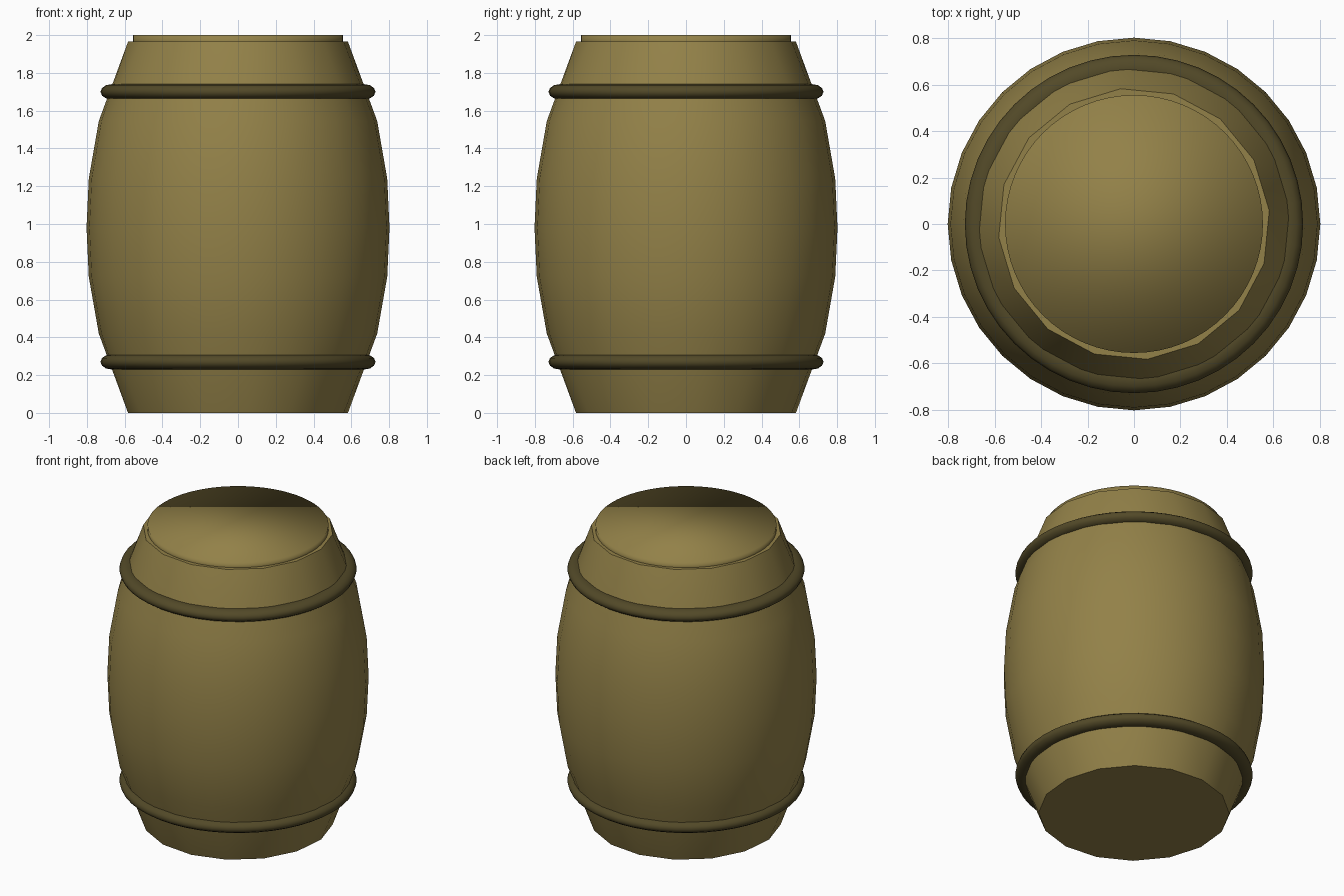
import bpy, bmesh, math

if "Cube" in bpy.data.objects:
    bpy.data.objects.remove(bpy.data.objects["Cube"])


def material(name, rgb):
    m = bpy.data.materials.new(name)
    m.diffuse_color = (*rgb, 1)
    m.use_nodes = True
    m.node_tree.nodes["Principled BSDF"].inputs["Base Color"].default_value = m.diffuse_color
    return m


wood = material("olive wood", (0.29, 0.22, 0.065))
iron = material("dark hoop", (0.085, 0.067, 0.021))


def finish(bm, name, mat, angle=None):
    bmesh.ops.recalc_face_normals(bm, faces=bm.faces)
    me = bpy.data.meshes.new(name)
    bm.to_mesh(me)
    bm.free()
    me.materials.append(mat)
    ob = bpy.data.objects.new(name, me)
    bpy.context.collection.objects.link(ob)
    bpy.ops.object.select_all(action='DESELECT')
    ob.select_set(True)
    bpy.context.view_layer.objects.active = ob
    if angle is None:
        bpy.ops.object.shade_smooth()
    else:
        bpy.ops.object.shade_smooth_by_angle(angle=math.radians(angle))
    return ob


def ring(bm, r, z, n, offset=0.0):
    return [bm.verts.new((r * math.cos(offset + 2 * math.pi * i / n),
                          r * math.sin(offset + 2 * math.pi * i / n), z)) for i in range(n)]


def bridge(bm, a, b):
    n = len(a)
    for i in range(n):
        j = (i + 1) % n
        bm.faces.new((a[i], a[j], b[j], b[i]))


# Barrel body: 32-sided bulge that thins to 16-sided ends
bm = bmesh.new()
profile = [(0.737, 0.42), (0.79, 0.72), (0.802, 0.98), (0.79, 1.24), (0.737, 1.545)]
rings = [ring(bm, r, z, 32) for r, z in profile]
for lower, upper in zip(rings, rings[1:]):
    bridge(bm, lower, upper)
for wide, z in ((rings[0], 0.0), (rings[-1], 1.965)):
    end = ring(bm, 0.585, z, 16, math.pi / 32)
    for k in range(16):
        a, b, c = wide[2 * k], wide[2 * k + 1], wide[(2 * k + 2) % 32]
        bm.faces.new((a, b, end[k]))
        bm.faces.new((b, c, end[(k + 1) % 16], end[k]))
    bm.faces.new(end)
finish(bm, "barrel_body", wood, 40)

# Lid disc, smooth across its rim
bm = bmesh.new()
low, high = ring(bm, 0.555, 1.93, 64), ring(bm, 0.555, 2.0, 64)
bridge(bm, low, high)
bm.faces.new(low)
bm.faces.new(high)
finish(bm, "barrel_lid", wood)

# Two oval-section hoops
for name, z in (("lower_hoop", 0.27), ("upper_hoop", 1.70)):
    bm = bmesh.new()
    loops = []
    for i in range(12):
        t = 2 * math.pi * i / 12
        loops.append(ring(bm, 0.67 + 0.058 * math.cos(t), z + 0.04 * math.sin(t), 48))
    for i in range(12):
        bridge(bm, loops[i], loops[(i + 1) % 12])
    finish(bm, name, iron)
